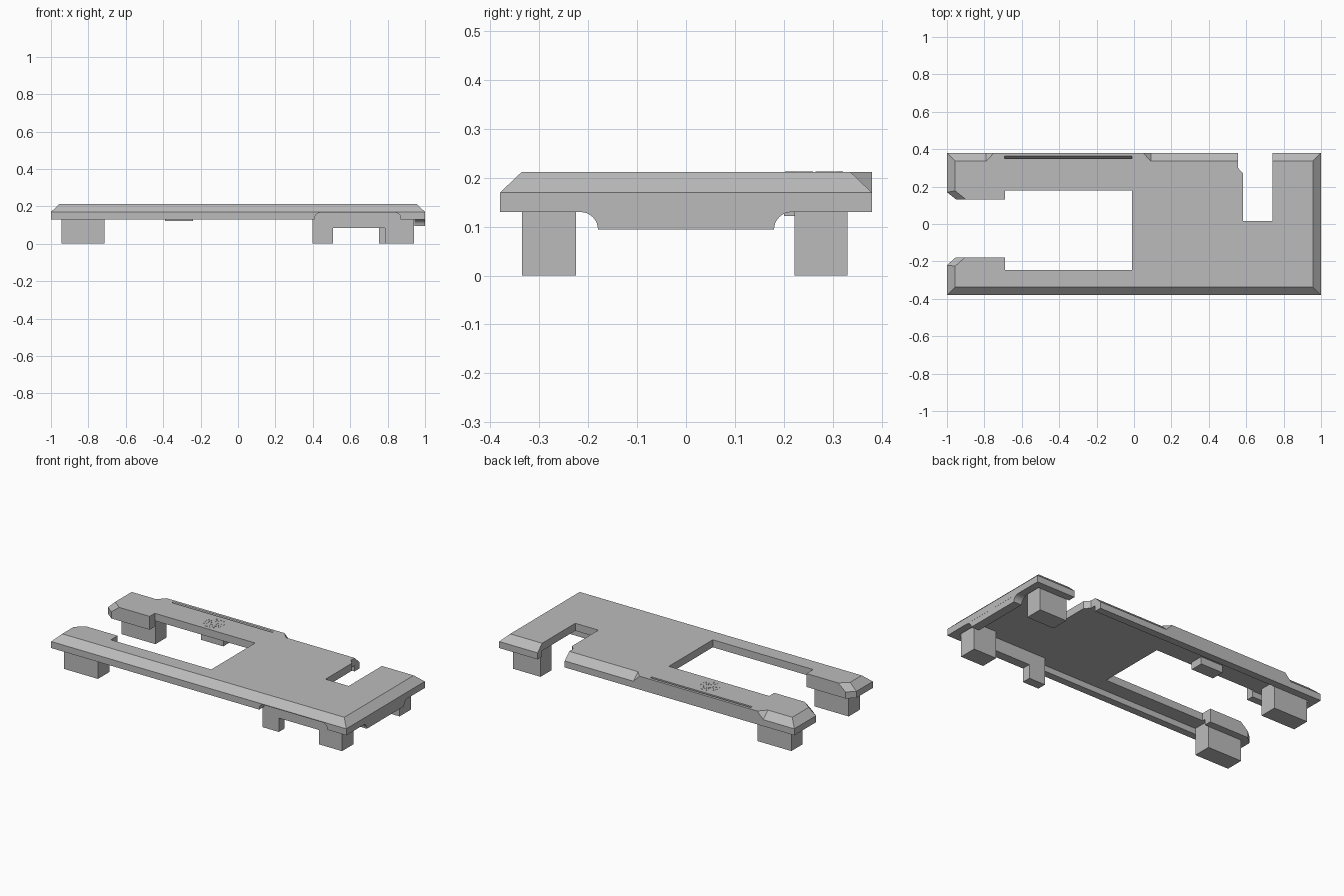
import bpy, bmesh, math
from mathutils import Vector

old = bpy.data.objects.get("Cube")
if old:
    bpy.data.objects.remove(old, do_unlink=True)

TOP, EDGE, CEIL, RIM = 0.212, 0.17, 0.166, 0.13   # main heights
L, W, B = 1.0, 0.38, 0.044                        # half length, half width, bevel


def material(name, value):
    m = bpy.data.materials.new(name)
    m.use_nodes = True
    colour = (value, value, value, 1)
    m.diffuse_color = colour
    m.node_tree.nodes["Principled BSDF"].inputs["Base Color"].default_value = colour
    return m


grey = material("plain grey", 0.5)


def finish(name, bm):
    bmesh.ops.recalc_face_normals(bm, faces=bm.faces)
    mesh = bpy.data.meshes.new(name)
    bm.to_mesh(mesh)
    bm.free()
    mesh.materials.append(grey)
    ob = bpy.data.objects.new(name, mesh)
    bpy.context.collection.objects.link(ob)
    return ob


def prism(name, pts, lo, hi, axis="z"):
    """Extrude a flat outline along an axis."""
    place = {"x": lambda a, b, t: (t, a, b),
             "y": lambda a, b, t: (a, t, b),
             "z": lambda a, b, t: (a, b, t)}[axis]
    bm = bmesh.new()
    face = bm.faces.new([bm.verts.new(place(a, b, lo)) for a, b in pts])
    ext = bmesh.ops.extrude_face_region(bm, geom=[face])["geom"]
    shift = Vector(place(0, 0, hi - lo))
    bmesh.ops.translate(bm, vec=shift, verts=[v for v in ext if isinstance(v, bmesh.types.BMVert)])
    return finish(name, bm)


def box(name, x0, x1, y0, y1, z0, z1):
    return prism(name, [(x0, y0), (x1, y0), (x1, y1), (x0, y1)], z0, z1)


def hull(name, pts):
    bm = bmesh.new()
    for p in pts:
        bm.verts.new(p)
    bmesh.ops.convex_hull(bm, input=bm.verts)
    return finish(name, bm)


def arc(cx, cy, r, a0, a1, n=8):
    return [(cx + r * math.cos(math.radians(a0 + (a1 - a0) * i / n)),
             cy + r * math.sin(math.radians(a0 + (a1 - a0) * i / n))) for i in range(n + 1)]


def cut(ob, cutter):
    """Subtract a cutter, keep the result and drop the cutter."""
    mod = ob.modifiers.new("cut", "BOOLEAN")
    mod.operation, mod.solver, mod.object = "DIFFERENCE", "EXACT", cutter
    cutter.hide_render = True
    dg = bpy.context.evaluated_depsgraph_get()
    mesh = bpy.data.meshes.new_from_object(ob.evaluated_get(dg))
    ob.modifiers.clear()
    ob.data = mesh
    bpy.data.objects.remove(cutter, do_unlink=True)


def bevel_cutter(p, q, inset=B, slant=(0, 0)):
    """Wedge along the edge p-q, outside on the right; slant leans each end outward."""
    p, q = Vector((*p, 0)), Vector((*q, 0))
    along = (q - p).normalized()
    out = Vector((along.y, -along.x, 0))
    k = inset / (TOP - EDGE)
    low, high = EDGE - 0.02, TOP + 0.01
    section = [(k * (EDGE - high), high), (k * 0.02, low), (k * 0.02, high)]
    pts = []
    for end, lean, sign in ((p, slant[0], -1), (q, slant[1], 1)):
        for i, (o, z) in enumerate(section):
            pts.append(end + out * o + along * (sign * lean * (i == 2)) + Vector((0, 0, z)))
    return hull("bevel_cutter", pts)


# Top plate outline with the open slot and the rear notch
outline = [(-L, -W), (L, -W), (L, W), (0.74, W), (0.74, 0.015), (0.583, 0.015),
           (0.583, 0.27), (0.556, 0.3), (0.556, W), (-L, W), (-L, 0.17), (-0.95, 0.13),
           (-0.69, 0.13), (-0.69, 0.18), (-0.01, 0.18), (-0.01, -0.245),
           (-0.69, -0.245), (-0.69, -0.18), (-0.955, -0.18), (-L, -0.22)]
plate = prism("top_plate", outline, RIM, TOP)

# Sloped upper edges
far = 1.2
cut(plate, bevel_cutter((-far, -W), (far, -W)))
cut(plate, bevel_cutter((L, -far), (L, far)))
cut(plate, bevel_cutter((-L, far), (-L, -far)))
cut(plate, bevel_cutter((far, W), (0.09, W), slant=(0, 0.07)))
cut(plate, bevel_cutter((-0.79, W), (-far, W), slant=(0.07, 0)))
cut(plate, bevel_cutter((-1.1, 0.25), (-0.85, 0.05), 0.033))
cut(plate, bevel_cutter((-0.865, -0.1), (-1.09, -0.3), 0.033))

# Hollow underside, leaving a rim
i = 0.045
cut(plate, box("hollow_cutter", -0.69, L - i, i - W, W - i, 0, CEIL))
cut(plate, box("hollow_cutter", i - L, -0.68, 0.175, W - i, 0, CEIL))
cut(plate, box("hollow_cutter", i - L, -0.68, i - W, -0.225, 0, CEIL))

# Rounded opening in the front rim
r = 0.03
arch = [(0.41, 0), (0.87, 0)] + arc(0.87 - r, CEIL - r, r, 0, 90) + arc(0.41 + r, CEIL - r, r, 90, 180)
cut(plate, prism("arch_cutter", arch, -0.5, i - W, "y"))

# Sloping groove near the rear edge
cut(plate, prism("groove_cutter", [(0.349, TOP - 0.02), (0.363, TOP), (0.363, TOP + 0.01), (0.349, TOP + 0.01)],
                 -0.692, -0.012, "x"))

# End skirt with concave shoulders
s, bottom = 0.18, 0.094
skirt = ([(-s, bottom), (s, bottom)] + arc(s + 0.036, bottom, 0.036, 180, 90)
         + [(s + 0.036, CEIL), (-s - 0.036, CEIL)] + arc(-s - 0.036, bottom, 0.036, 90, 0)[:-1])
prism("end_skirt", skirt, 0.945, L - 0.0005, "x")

# Feet
box("front_right_foot", -0.945, -0.715, -0.335, -0.225, 0, CEIL)
box("back_right_foot", -0.945, -0.715, 0.222, 0.33, 0, CEIL)
box("back_left_foot", 0.755, 0.94, 0.222, 0.33, 0, CEIL)
box("front_left_foot", 0.785, 0.94, -0.335, -0.225, 0, CEIL)

# Thin leg joined to the front foot by a rail
prism("front_leg_and_rail", [(0.398, 0), (0.508, 0), (0.508, 0.085), (0.79, 0.085),
                             (0.79, CEIL), (0.398, CEIL)], -0.33, -0.275, "y")

# Small block under the rear arm
box("underside_block", -0.39, -0.24, 0.2, 0.28, 0.122, CEIL)

# Broken rings on the rear arm
for ring, (radius, count) in enumerate(((0.06, 8), (0.042, 6), (0.024, 4))):
    step = 360 / count
    for n in range(count):
        a0, a1 = n * step + 8, (n + 1) * step - 8
        pts = arc(-0.345, 0.262, radius, a0, a1, 6) + arc(-0.345, 0.262, radius - 0.007, a1, a0, 6)
        prism(f"ring_{ring + 1}_segment_{n + 1}", pts, TOP - 0.001, TOP + 0.001)
